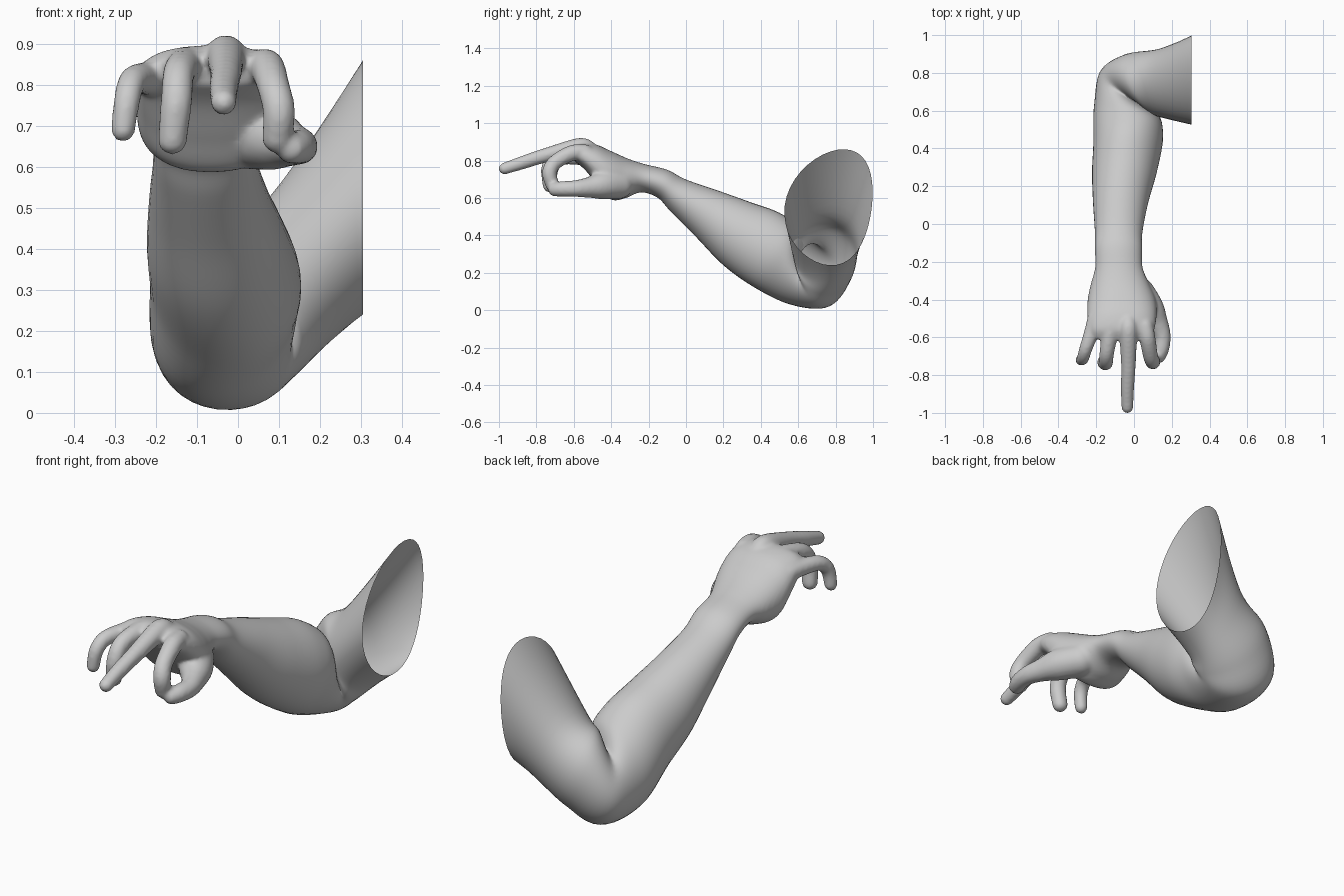
import bpy, bmesh, math
from mathutils import Vector as V

if "Cube" in bpy.data.objects:
    bpy.data.objects.remove(bpy.data.objects["Cube"])

SIDES = 40


def spline(pts, n):
    """Catmull-Rom through equal-length tuples, n steps per span."""
    pts = [tuple(p) for p in pts]
    ext = [pts[0]] + pts + [pts[-1]]
    out = []
    for i in range(len(pts) - 1):
        a, b, c, d = ext[i:i + 4]
        for k in range(n):
            t = k / n
            out.append(tuple(0.5 * (2 * q + (r - p) * t + (2 * p - 5 * q + 4 * r - s) * t * t
                                    + (3 * q - p - 3 * r + s) * t ** 3)
                             for p, q, r, s in zip(a, b, c, d)))
    return out + [pts[-1]]


def limb(yt, zt, yb, zb, xl, xr, power=2.0):
    """Ring from its top point, bottom point, left and right; starts at upper right."""
    c = ((xl + xr) / 2, (yt + yb) / 2, (zt + zb) / 2)
    a = V(((xr - xl) / 2, 0, 0))
    b = V((0, (yt - yb) / 2, (zt - zb) / 2))
    s = math.sqrt(0.5)
    return (*c, *((a + b) * s), *((b - a) * s), power, 0)


def loft(bm, rings, caps=False):
    """Skin superellipses given as centre + two half-axis vectors + power + backward bend."""
    rows = []
    for r in spline(rings, 7):
        c, a, b, n, bend = V(r[:3]), V(r[3:6]), V(r[6:9]), r[9], V((0, r[10], 0))
        row = []
        for k in range(SIDES):
            t = 2 * math.pi * k / SIDES
            u, v = abs(math.cos(t + math.pi / 4)), abs(math.sin(t + math.pi / 4))
            s = (u ** n + v ** n) ** (-1 / n)
            row.append(bm.verts.new(c + (a * math.cos(t) + b * math.sin(t)) * s
                                    + bend * math.sin(t) ** 2))
        rows.append(row)
    for p, q in zip(rows, rows[1:]):
        for k in range(SIDES):
            j = (k + 1) % SIDES
            bm.faces.new((p[k], p[j], q[j], q[k]))
    if caps:
        bm.faces.new(rows[0])
        bm.faces.new(rows[-1])


def finger(bm, path):
    """Overlapping balls along a path of (x, y, z, radius), fused by the remesh."""
    for x, y, z, r in spline(path, 12):
        res = bmesh.ops.create_icosphere(bm, subdivisions=3, radius=r)
        bmesh.ops.translate(bm, vec=(x, y, z), verts=res["verts"])


def trim(bm, y, front):
    """Cut away everything in front of (or behind) the plane at y."""
    bmesh.ops.bisect_plane(bm, geom=bm.verts[:] + bm.edges[:] + bm.faces[:],
                           plane_co=(0, y, 0), plane_no=(0, 1, 0),
                           clear_inner=front, clear_outer=not front)


def finish(bm, name):
    bmesh.ops.recalc_face_normals(bm, faces=bm.faces[:])
    for f in bm.faces:
        f.smooth = True
    me = bpy.data.meshes.new(name)
    bm.to_mesh(me)
    ob = bpy.data.objects.new(name, me)
    bpy.context.collection.objects.link(ob)
    return ob


# palm, from blunt end to wrist
palm = [limb(*r) for r in (
    (-.615, .87, -.60, .80, -.21, .085, 2.5),
    (-.56, .895, -.54, .75, -.24, .11, 2.4),
    (-.48, .885, -.47, .665, -.247, .12, 2.4),
    (-.40, .85, -.40, .59, -.245, .115, 2.3),
    (-.31, .81, -.32, .60, -.228, .08, 2.1))]
# forearm, wrist to below the elbow
forearm = [limb(*r) for r in (
    (-.22, .78, -.24, .63, -.205, .045),
    (-.10, .75, -.15, .60, -.207, .042),
    (.00, .698, -.08, .525, -.207, .045),
    (.18, .636, .05, .395, -.217, .075),
    (.35, .575, .20, .24, -.222, .12),
    (.50, .52, .36, .125, -.215, .152))]
# elbow fold and upper arm, ending in the open cut
upper = [
    (-.032, .575, .238, .125, 0, .17, -.13, .06, .11, 2, 0),
    (-.025, .703, .182, .075, -.08, .14, -.137, .07, .10, 2, 0),
    (.04, .74, .26, .03, -.14, .10, -.11, .075, .15, 2, 0),
    (.14, .745, .34, -.02, -.17, .05, -.06, .06, .18, 2, .015),
    (.305, .76, .55, 0, -.232, .01, 0, .04, .31, 2, .05)]

bm = bmesh.new()
loft(bm, palm[3:] + forearm + upper)
trim(bm, -.27, True)
finish(bm, "arm")
bm.free()

# hand: palm and fingers fused into one skin
bm = bmesh.new()
loft(bm, palm + forearm[:3], caps=True)
paths = {
    "index": ((.06, -.54, .845, .042), (.072, -.61, .84, .043), (.088, -.70, .79, .04),
              (.10, -.73, .735, .04), (.095, -.715, .67, .037)),
    "middle": ((-.03, -.52, .86, .045), (-.03, -.575, .872, .048), (-.03, -.76, .825, .039),
               (-.035, -.87, .79, .036), (-.035, -.97, .757, .032)),
    "ring": ((-.125, -.53, .845, .042), (-.13, -.59, .848, .043), (-.145, -.69, .825, .039),
             (-.15, -.735, .76, .039), (-.16, -.73, .665, .036)),
    "little": ((-.205, -.50, .81, .042), (-.22, -.56, .815, .041), (-.255, -.66, .81, .035),
               (-.27, -.71, .765, .033), (-.28, -.72, .69, .03)),
    "thumb": ((.03, -.36, .672, .078), (.08, -.44, .668, .076), (.12, -.51, .657, .057),
              (.15, -.59, .65, .045), (.145, -.66, .648, .042), (.13, -.70, .645, .038)),
}
for path in paths.values():
    finger(bm, path)
raw = finish(bm, "hand_blank")
bm.free()
m = raw.modifiers.new("fuse", "REMESH")
m.mode = "VOXEL"
m.voxel_size = .009
m = raw.modifiers.new("soften", "SMOOTH")
m.factor = .5
m.iterations = 8
dg = bpy.context.evaluated_depsgraph_get()
bm = bmesh.new()
bm.from_object(raw, dg)
trim(bm, -.245, False)
finish(bm, "hand")
bm.free()
bpy.data.objects.remove(raw)
